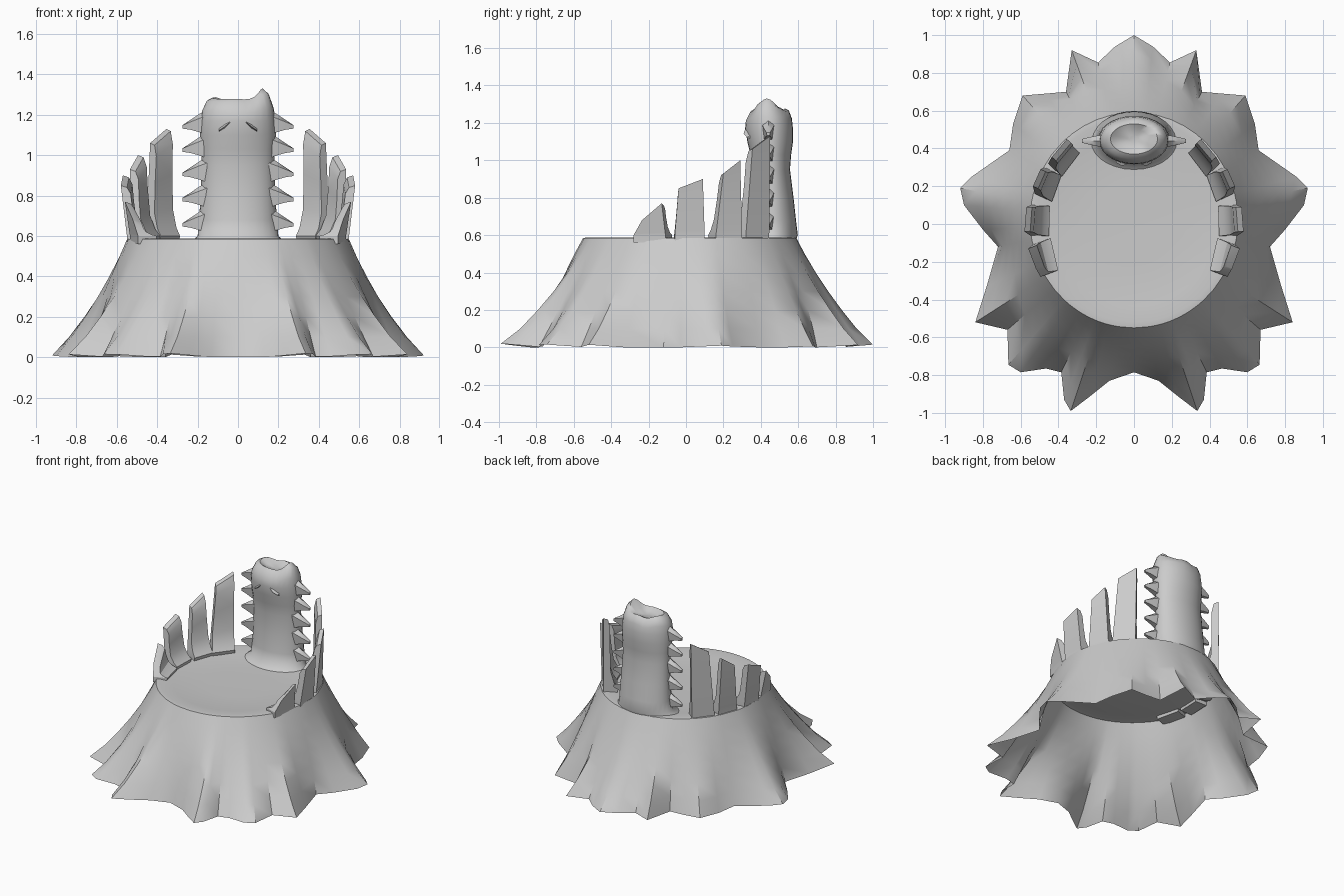
import bpy
from math import sin, cos, pi, atan2, hypot, exp
from mathutils import Vector, noise

if "Cube" in bpy.data.objects:
    bpy.data.objects.remove(bpy.data.objects["Cube"])

RIM_Z = 0.585


def make(name, verts, faces, angle=40, mirror=False):
    me = bpy.data.meshes.new(name)
    me.from_pydata([tuple(v) for v in verts], [], faces)
    me.validate()
    ob = bpy.data.objects.new(name, me)
    bpy.context.collection.objects.link(ob)
    bpy.ops.object.select_all(action='DESELECT')
    ob.select_set(True)
    bpy.context.view_layer.objects.active = ob
    bpy.ops.object.mode_set(mode='EDIT')
    bpy.ops.mesh.select_all(action='SELECT')
    bpy.ops.mesh.normals_make_consistent(inside=False)
    bpy.ops.object.mode_set(mode='OBJECT')
    if mirror:
        ob.modifiers.new("mirror", 'MIRROR')
    bpy.ops.object.shade_smooth_by_angle(angle=angle * pi / 180)
    return ob


def loft(name, rings, cap_start=False, cap_end=True, **kw):
    n = len(rings[0])
    verts = [p for r in rings for p in r]
    faces = [(k * n + i, k * n + (i + 1) % n, (k + 1) * n + (i + 1) % n, (k + 1) * n + i)
             for k in range(len(rings) - 1) for i in range(n)]
    if cap_start:
        faces.append(tuple(range(n)))
    if cap_end:
        faces.append(tuple(range((len(rings) - 1) * n, len(rings) * n)))
    return make(name, verts, faces, **kw)


# Stump: hollow skirt with root lobes fading into an oval seat
half = [(0, 1), (.10, .94), (.19, .855), (.33, .92), (.36, .70), (.47, .69), (.59, .68),
        (.64, .53), (.66, .39), (.86, .25), (.92, .19), (.90, .10), (.80, -.03), (.72, -.12),
        (.78, -.33), (.84, -.52), (.67, -.56), (.665, -.745), (.60, -.785), (.465, -.765),
        (.385, -.785), (.37, -.93), (.335, -.99), (.23, -.91), (.13, -.83), (0, -.785)]
outline = half + [(-x, y) for x, y in half[-2:0:-1]]


def oval(x, y, a, b, cy):
    t = atan2((y - cy) / b, x / a)
    return Vector((a * cos(t), cy + b * sin(t), 0))


rings = []
for z in (0, .1, .2, .3, .4, .5, RIM_Z):
    s = 1 - z / RIM_Z
    ring = []
    for x, y in outline:
        base = Vector((x, y, 0))
        rim = oval(x, y, .55, .57, .02)
        mid = oval(x, y, .80, .88, 0)
        p = rim + s * (mid + s * (base - mid) - rim)
        p.z = z + (.015 * max(0, hypot(x, y) - .85) / .15 if z == 0 else 0)
        ring.append(p)
    rings.append(ring)
for k, z in ((.95, .588), (.8, .575), (.4, .57)):
    rings.append([Vector((p.x * k, .02 + (p.y - .02) * k, z)) for p in rings[6]])
loft("stump", rings)

# Back post: thick trunk with swollen, dented top
N = 28
post = [  # z, half width, front y, back y
    (.565, .24, .28, .585), (.60, .20, .33, .598), (.68, .193, .345, .588),
    (.80, .185, .355, .575), (.95, .18, .36, .556), (1.03, .182, .345, .562),
    (1.10, .188, .328, .572), (1.17, .185, .316, .572), (1.22, .178, .32, .566),
    (1.265, .155, .345, .55), (1.278, .125, .37, .53), (1.258, .08, .40, .50),
    (1.25, .03, .43, .47)]
rings = []
for z, w, f, b in post:
    ring = []
    for i in range(N):
        a = 2 * pi * i / N
        x, y = w * cos(a), (f + b) / 2 + (b - f) / 2 * sin(a)
        dz = 0
        if z > 1.2:
            dz = .055 * exp(-((x - .13) / .035) ** 2 - ((y - .43) / .07) ** 2)
            dz += .02 * noise.noise(Vector((x * 11, y * 11, 3)))
        ring.append((x, y, z + dz))
    rings.append(ring)
loft("back_post", rings, angle=50)

# Two small folds on the front of the post
loft("brow_fold", [[(x, .328 - d, z), (x, .305 - d, z - .012), (x, .328 - d, z - .02)]
                   for x, z, d in ((.04, 1.175, -.01), (.065, 1.155, -.003), (.095, 1.135, -.02))],
     cap_start=True, mirror=True)


# Side slats: tall chipped planks following the rim, rising to the back
def slat(name, b0, b1, t0, t1, z0, z1):
    """b/t = outer front and back corners at foot and top, z = top heights."""
    rings = []
    for k, th in ((-.12, .09), (0, .10), (.08, .075), (.25, .05), (.6, .045), (.88, .045), (1, .03)):
        outer, inner = [], []
        for b, t, z in ((b0, t0, z0), (b1, t1, z1)):
            u = max(k, 0)
            p = Vector(b).lerp(Vector(t), u)
            n = -((Vector(b0) + Vector(b1)) / 2).normalized()
            h = .60 + (z - .60) * u if k >= 0 else .56
            outer.append(Vector((p.x, p.y, h)))
            q = p + n * th
            inner.append(Vector((q.x, q.y, h - (.01 if k > .5 else 0))))
        rings.append([outer[0], outer[1], inner[1], inner[0]])
    loft(name, rings, cap_start=True, mirror=True, angle=30)


slat("slat_1", (.495, -.28), (.535, -.11), (.52, -.235), (.56, -.13), .68, .77)
slat("slat_2", (.55, -.06), (.545, .10), (.58, -.04), (.57, .09), .85, .90)
slat("slat_3", (.525, .16), (.475, .30), (.535, .20), (.495, .29), .93, 1.0)
slat("slat_4", (.455, .32), (.36, .445), (.435, .355), (.355, .45), 1.06, 1.13)

# Row of thorns down each side of the post
for i, z in enumerate((.665, .79, .915, 1.035, 1.15)):
    rings = []
    for x, top, bot, t in ((.15, .08, -.05, .035), (.195, .052, -.035, .028),
                           (.235, .025, -.024, .02), (.275, -.002, -.018, .01)):
        rings.append([(x, .44 - t, z + top * .6), (x, .44, z + top), (x, .44 + t, z + top * .6),
                      (x, .44 + t * .7, z + bot), (x, .44 - t * .7, z + bot)])
    loft(f"thorn_{i + 1}", rings, mirror=True, angle=30)
